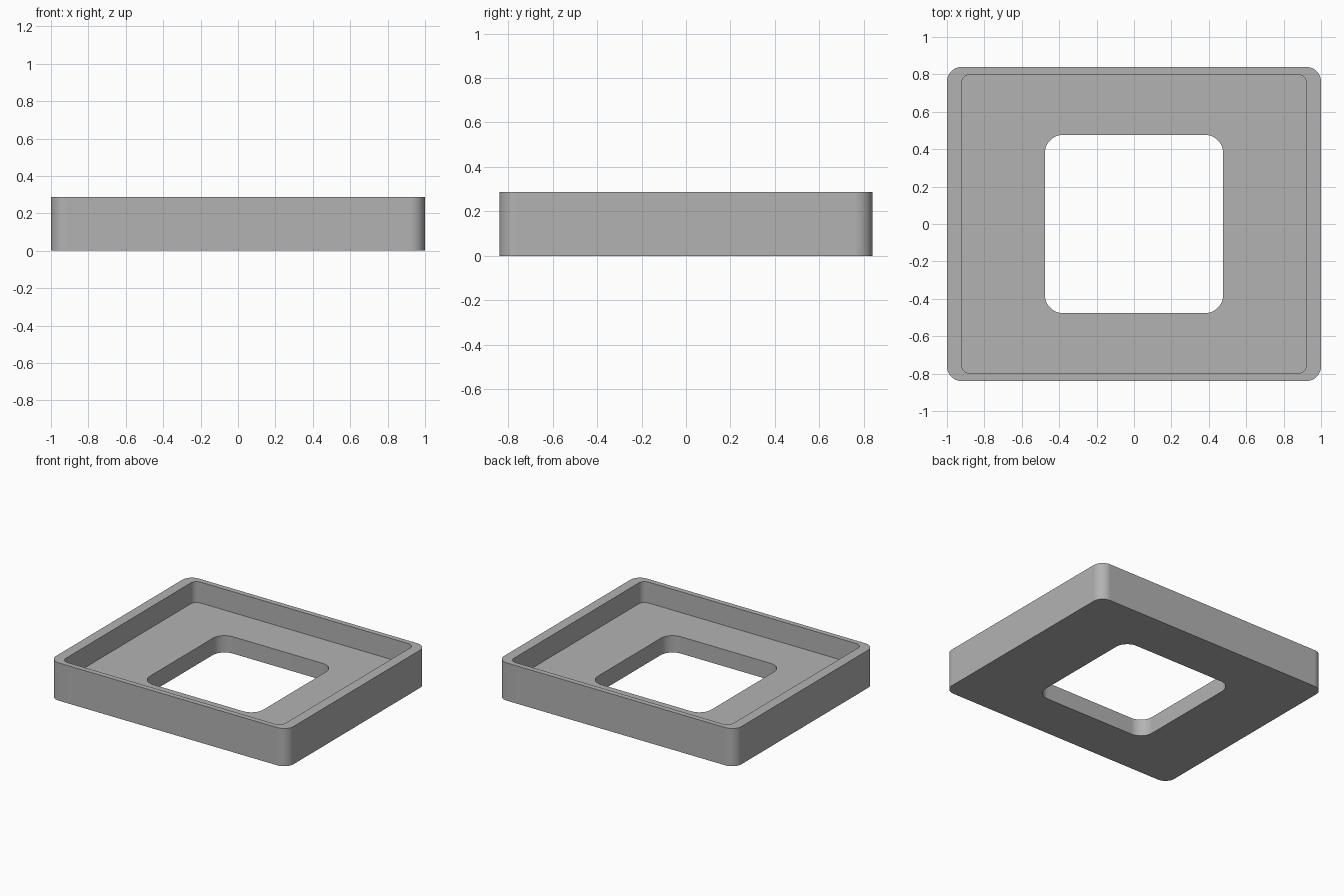
import bpy
import bmesh
from math import cos, sin, pi, radians

cube = bpy.data.objects.get("Cube")
if cube:
    bpy.data.objects.remove(cube, do_unlink=True)

STEPS = 12  # segments per rounded corner


def rounded_ring(bm, half_x, half_y, radius, z):
    """Rounded rectangle of vertices, counter-clockwise from the +x side."""
    ring = []
    for corner, (sx, sy) in enumerate([(1, 1), (-1, 1), (-1, -1), (1, -1)]):
        for step in range(STEPS + 1):
            a = (corner + step / STEPS) * pi / 2
            ring.append(bm.verts.new((sx * (half_x - radius) + radius * cos(a),
                                      sy * (half_y - radius) + radius * sin(a), z)))
    return ring


# Plain grey
grey = bpy.data.materials.new("plain_grey")
grey.use_nodes = True
colour = (0.45, 0.45, 0.45, 1)
grey.diffuse_color = colour
grey.node_tree.nodes["Principled BSDF"].inputs["Base Color"].default_value = colour

# Outer wall, rim, recess and central opening, as half sizes and corner radius
HEIGHT, FLOOR = 0.287, 0.128
outer = (1.0, 0.84, 0.08)
recess = (0.923, 0.80, 0.05)
opening = (0.477, 0.477, 0.1)
sections = [(outer, 0), (outer, HEIGHT), (recess, HEIGHT),
            (recess, FLOOR), (opening, FLOOR), (opening, 0)]

# Join each ring to the next, and the last to the first, into a closed tray
bm = bmesh.new()
rings = [rounded_ring(bm, *shape, z) for shape, z in sections]
for i, ring in enumerate(rings):
    following = rings[(i + 1) % len(rings)]
    for j in range(len(ring)):
        k = (j + 1) % len(ring)
        bm.faces.new((ring[j], ring[k], following[k], following[j]))
bmesh.ops.recalc_face_normals(bm, faces=bm.faces)

mesh = bpy.data.meshes.new("tray_frame")
bm.to_mesh(mesh)
bm.free()
mesh.materials.append(grey)
tray = bpy.data.objects.new("tray_frame", mesh)
bpy.context.collection.objects.link(tray)

# Smooth corners, flat walls and crisp rims
bpy.ops.object.select_all(action="DESELECT")
tray.select_set(True)
bpy.context.view_layer.objects.active = tray
bpy.ops.object.shade_smooth_by_angle(angle=radians(30))
weighted = tray.modifiers.new("flat_walls", "WEIGHTED_NORMAL")
weighted.keep_sharp = True
